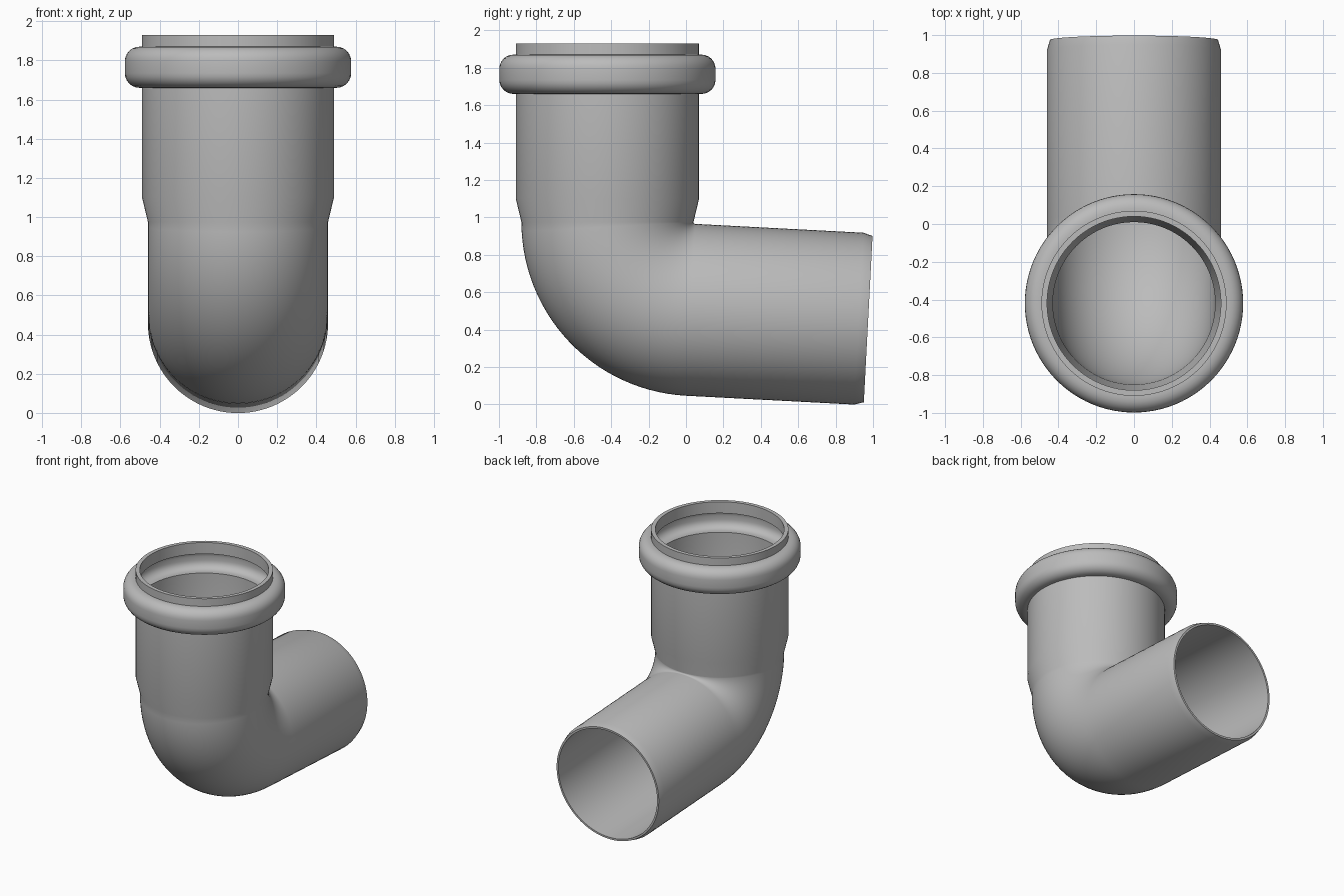
import bpy, bmesh, math
from mathutils import Vector

cube = bpy.data.objects.get("Cube")
if cube:
    bpy.data.objects.remove(cube, do_unlink=True)

SEGMENTS = 96
TOP, AXIS_Y = 1.93, -0.42          # socket rim height and socket axis
BEND_R, BEND_Z = 0.47, 0.975       # bend radius and height of its centre
TURN = math.radians(87)            # bend angle
PIPE, WALL = 0.46, 0.03
BEND_START = TOP - BEND_Z
BEND_END = BEND_START + BEND_R * TURN
END = BEND_END + 0.95
STEPS = 28

grey = bpy.data.materials.new("pipe grey")
grey.use_nodes = True
grey.diffuse_color = (0.5, 0.5, 0.5, 1)
grey.node_tree.nodes["Principled BSDF"].inputs["Base Color"].default_value = (0.5, 0.5, 0.5, 1)


def frame(s):
    """Centre and in-plane normal at distance s along the pipe axis."""
    a = min(max((s - BEND_START) / BEND_R, 0), TURN)
    normal = Vector((0, math.cos(a), math.sin(a)))
    forward = Vector((0, math.sin(a), -math.cos(a)))
    centre = Vector((0, AXIS_Y + BEND_R, BEND_Z)) - BEND_R * normal
    if s < BEND_START:
        centre += forward * (s - BEND_START)
    elif s > BEND_END:
        centre += forward * (s - BEND_END)
    return centre, normal


def bead(s0, s1, base, crest, r):
    """Rounded bulge profile running from s0 to s1."""
    pts = [(s0, base)]
    for corner, start in ((s0 + r, 0), (s1 - r, 90)):
        for i in range(7):
            a = math.radians(start + 15 * i)
            pts.append((corner - r * math.cos(a), crest - r + r * math.sin(a)))
    return pts + [(s1, base)]


# Wall profile: outside from rim to spigot, then inside back to the rim
bend = [BEND_START + (BEND_END - BEND_START) * i / STEPS for i in range(STEPS + 1)]
outer = [(0, 0.49)] + bead(0.06, 0.27, 0.49, 0.578, 0.075)
outer += [(0.83, 0.49)] + [(s, PIPE) for s in bend] + [(END - 0.05, PIPE), (END, PIPE - 0.015)]
bore = PIPE - WALL
inner = [(END, bore)] + [(s, bore) for s in reversed(bend)] + [(0.84, 0.46)]
inner += list(reversed(bead(0.09, 0.24, 0.46, 0.548, 0.06))) + [(0, 0.46)]

bm = bmesh.new()
rings = []
for s, radius in outer + inner:
    centre, normal = frame(s)
    ring = []
    for k in range(SEGMENTS):
        t = 2 * math.pi * k / SEGMENTS
        ring.append(bm.verts.new(centre + radius * (normal * math.cos(t) + Vector((math.sin(t), 0, 0)))))
    rings.append(ring)
for a, b in zip(rings, rings[1:] + rings[:1]):
    for k in range(SEGMENTS):
        n = (k + 1) % SEGMENTS
        bm.faces.new((a[k], a[n], b[n], b[k]))
bmesh.ops.recalc_face_normals(bm, faces=bm.faces)

mesh = bpy.data.meshes.new("pipe_elbow")
bm.to_mesh(mesh)
bm.free()
mesh.materials.append(grey)
elbow = bpy.data.objects.new("pipe_elbow", mesh)
bpy.context.collection.objects.link(elbow)

# Smooth walls with crisp rims
bpy.ops.object.select_all(action='DESELECT')
elbow.select_set(True)
bpy.context.view_layer.objects.active = elbow
bpy.ops.object.shade_smooth_by_angle(angle=math.radians(35))
